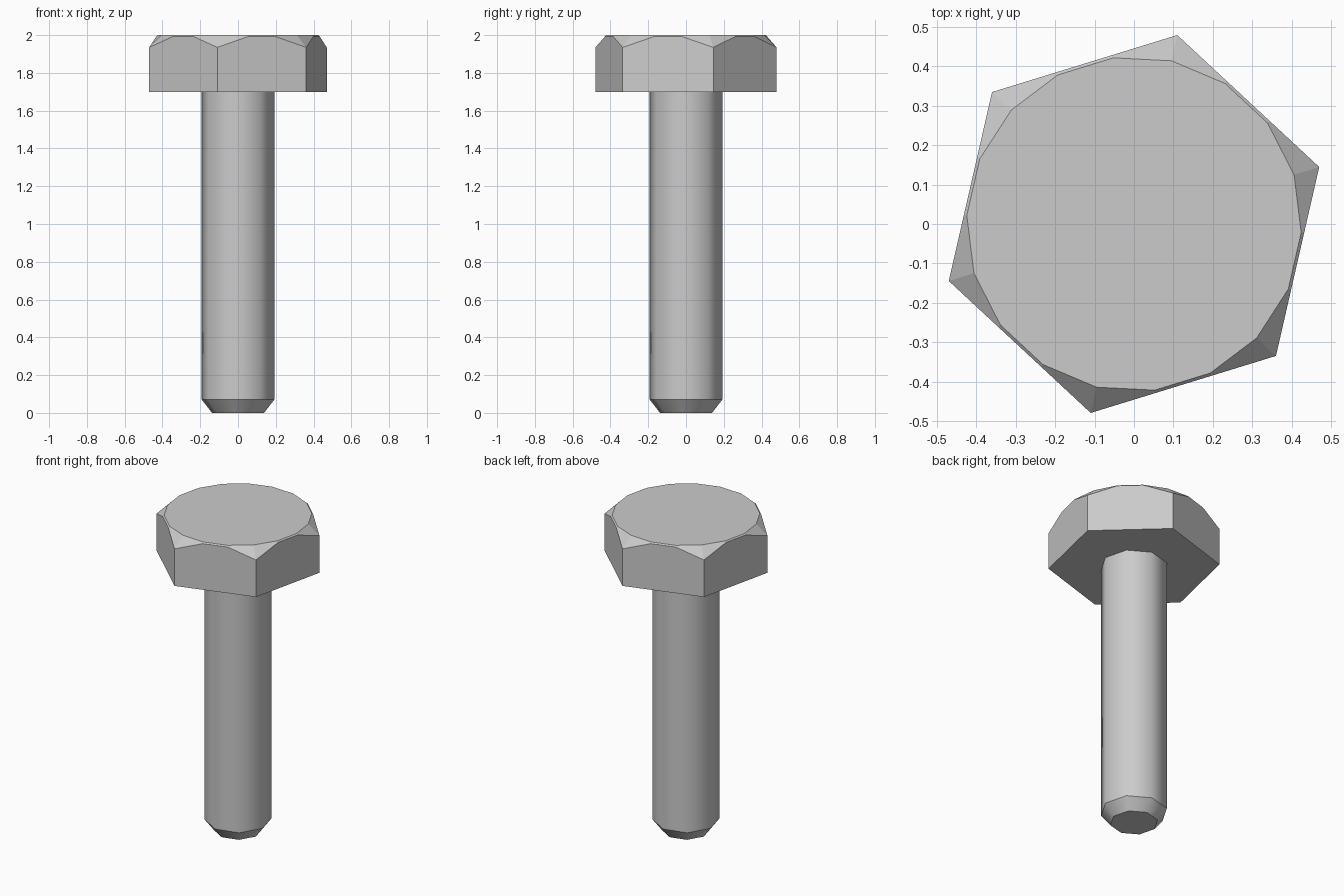
import bpy, bmesh
from math import radians, cos, sin

if "Cube" in bpy.data.objects:
    bpy.data.objects.remove(bpy.data.objects["Cube"])

PHASE = radians(17.1)      # rotation of the hexagon about z
HEX_R = 0.492
APOTHEM = HEX_R * cos(radians(30))
TOP_R = 0.425


def lofted(name, rings):
    """Closed solid through rings of equal point count, bottom to top."""
    bm = bmesh.new()
    loops = [[bm.verts.new(p) for p in ring] for ring in rings]
    n = len(loops[0])
    bm.faces.new(loops[0][::-1])
    bm.faces.new(loops[-1])
    bands = []
    for a, b in zip(loops, loops[1:]):
        bands.append([bm.faces.new((a[i], a[(i + 1) % n], b[(i + 1) % n], b[i]))
                      for i in range(n)])
    bm.normal_update()
    return name, bm, bands


def finish(name, bm):
    mesh = bpy.data.meshes.new(name)
    bm.to_mesh(mesh)
    bm.free()
    obj = bpy.data.objects.new(name, mesh)
    bpy.context.collection.objects.link(obj)
    return obj


# Hexagonal head with an 18-sided conical chamfer on top
low, shoulder, top = [], [], []
for k in range(18):
    a = PHASE + radians(20 * k)
    off = radians((20 * k) % 60 - 30)
    r = APOTHEM / cos(off)
    x, y = cos(a), sin(a)
    low.append((r * x, r * y, 1.70))
    shoulder.append((r * x, r * y, 2 - 0.97 * (r - TOP_R)))
    top.append((TOP_R * x, TOP_R * y, 2.0))
name, bm, _ = lofted("bolt_head", [low, shoulder, top])
finish(name, bm)

# Smooth eight-sided shank with a chamfered tip
SIDES = 8


def ring(r, z):
    return [(r * cos(PHASE + radians(20 + 360 * k / SIDES)),
             r * sin(PHASE + radians(20 + 360 * k / SIDES)), z) for k in range(SIDES)]


name, bm, bands = lofted("bolt_shank", [ring(0.139, 0), ring(0.194, 0.07), ring(0.194, 1.70)])
for band in bands:
    for f in band:
        f.smooth = True
for e in bm.edges:
    if abs(e.verts[0].co.z - e.verts[1].co.z) < 1e-5:
        e.smooth = False
finish(name, bm)
